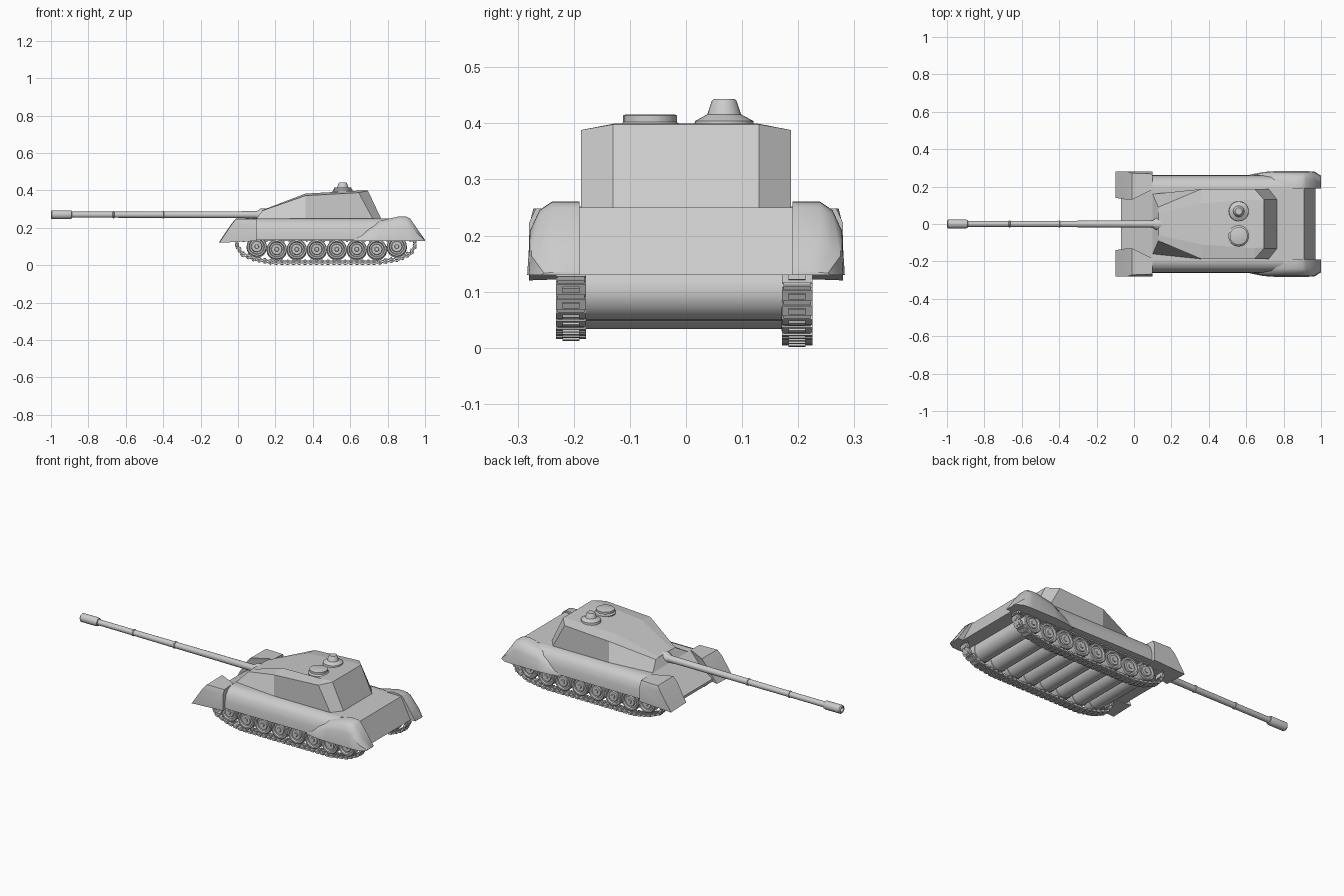
import bpy, bmesh, math
from mathutils import Vector, Matrix

cube = bpy.data.objects.get("Cube")
if cube:
    bpy.data.objects.remove(cube, do_unlink=True)

grey = bpy.data.materials.new("plain grey")
grey.use_nodes = True
colour = (0.6, 0.6, 0.6, 1)
grey.diffuse_color = colour
grey.node_tree.nodes["Principled BSDF"].inputs["Base Color"].default_value = colour


def finish(name, bm, angle=None):
    bmesh.ops.recalc_face_normals(bm, faces=bm.faces)
    mesh = bpy.data.meshes.new(name)
    bm.to_mesh(mesh)
    bm.free()
    mesh.materials.append(grey)
    ob = bpy.data.objects.new(name, mesh)
    bpy.context.collection.objects.link(ob)
    if angle:
        bpy.ops.object.select_all(action='DESELECT')
        ob.select_set(True)
        bpy.context.view_layer.objects.active = ob
        bpy.ops.object.shade_smooth_by_angle(angle=math.radians(angle))
    return ob


def loft(name, rings, angle=None, side=1):
    """Skin a list of equal rings and cap both ends."""
    bm = bmesh.new()
    rows = [[bm.verts.new((x, y * side, z)) for x, y, z in ring] for ring in rings]
    n = len(rows[0])
    for a, b in zip(rows, rows[1:]):
        for i in range(n):
            j = (i + 1) % n
            bm.faces.new((a[i], a[j], b[j], b[i]))
    bm.faces.new(rows[0])
    bm.faces.new(rows[-1])
    return finish(name, bm, angle)


def lathe(name, profile, axis, centre, sides=24):
    """Turn (radius, distance) points about an axis through centre."""
    turn = Vector((0, 0, 1)).rotation_difference(Vector(axis)).to_matrix()
    rings = []
    for r, t in profile:
        ring = []
        for i in range(sides):
            a = math.tau * i / sides
            ring.append(turn @ Vector((r * math.cos(a), r * math.sin(a), t)) + Vector(centre))
        rings.append(ring)
    return loft(name, rings, 35)


# Hull: sloped bow and stern plates
hull_side = [(-0.07, 0.13), (-0.07, 0.145), (0.10, 0.25), (0.91, 0.25), (0.97, 0.13)]
loft("hull", [[(x, y, z) for x, z in hull_side] for y in (-0.195, 0.195)])

# Casemate: stacked outlines, half of each mirrored across the centre line
def outline(half):
    return half + [(x, -y, z) for x, y, z in reversed(half)]

base = [(0.10, 0.16, 0.25), (0.36, 0.187, 0.25), (0.72, 0.187, 0.25), (0.765, 0.13, 0.25)]
eaves = [(0.13, 0.09, 0.292), (0.36, 0.187, 0.372), (0.645, 0.187, 0.388), (0.695, 0.13, 0.398)]
roof = [(0.131, 0.06, 0.295), (0.36, 0.11, 0.383), (0.645, 0.13, 0.399), (0.69, 0.125, 0.40)]
loft("casemate", [outline(base), outline(eaves), outline(roof)])

# Roof hatch and periscope cupola
lathe("roof_hatch", [(0.056, 0), (0.056, 0.005), (0.048, 0.012), (0.048, 0.024), (0.043, 0.026)],
      (0, 0, 1), (0.56, -0.064, 0.39))
lathe("cupola", [(0.054, 0), (0.052, 0.014), (0.030, 0.026), (0.022, 0.05), (0.019, 0.053)],
      (0, 0, 1), (0.56, 0.068, 0.39))

# Gun: muzzle with bore, barrel bands, flared base
barrel = [(0.013, 0.03), (0.013, 0.002), (0.018, 0), (0.024, 0.006), (0.024, 0.10), (0.021, 0.11),
          (0.016, 0.112), (0.016, 0.33), (0.019, 0.332), (0.019, 0.338), (0.016, 0.34),
          (0.017, 0.595), (0.020, 0.597), (0.020, 0.603), (0.017, 0.605),
          (0.019, 1.10), (0.033, 1.12), (0.033, 1.15)]
lathe("gun_barrel", barrel, (1, 0, 0), (-1, 0, 0.27))

# Skirts and fenders on both sides
skirt = [(0.18, 0.25), (0.205, 0.25), (0.232, 0.238), (0.25, 0.215), (0.26, 0.18),
         (0.262, 0.136), (0.18, 0.136)]


def rear_section(x, top, outer):
    mid = 0.13 + (top - 0.13) * 0.6
    high = 0.13 + (top - 0.13) * 0.88
    return [(x, 0.19, 0.13), (x, 0.19, top), (x, outer - 0.045, top),
            (x, outer - 0.022, high), (x, outer - 0.005, mid), (x, outer, 0.13)]


for label, side in (("left", 1), ("right", -1)):
    loft(label + "_skirt", [[(x, y, z) for y, z in skirt] for x in (0.09, 0.80)], 40, side)
    low = [(-0.10, 0.14, 0.125), (-0.10, 0.28, 0.12), (0.10, 0.28, 0.13), (0.10, 0.18, 0.13)]
    brow = [(-0.035, 0.13, 0.222), (-0.035, 0.28, 0.217), (0.10, 0.28, 0.222), (0.10, 0.185, 0.24)]
    high = [(-0.01, 0.13, 0.25), (-0.01, 0.272, 0.248), (0.10, 0.268, 0.248), (0.10, 0.185, 0.252)]
    loft(label + "_front_fender", [low, brow, high], 30, side)
    stations = [(0.62, 0.14, 0.264), (0.69, 0.195, 0.278), (0.76, 0.238, 0.283),
                (0.86, 0.261, 0.283), (0.90, 0.26, 0.283), (0.92, 0.25, 0.283),
                (0.965, 0.185, 0.28), (1.0, 0.135, 0.258)]
    loft(label + "_rear_fender", [rear_section(*s) for s in stations], 35, side)

# Road wheels on wide rollers that fill the belly
wheel = [(0.048, -0.05), (0.054, -0.046), (0.054, -0.004), (0.050, 0), (0.042, 0),
         (0.038, -0.008), (0.030, -0.008), (0.027, -0.002), (0.012, -0.002), (0.010, 0.002)]
for i in range(8):
    x = 0.10 + 0.107 * i
    z = 0.10 if i in (0, 7) else 0.085
    lathe(f"roller_{i + 1}", [(0.052, -0.18), (0.052, 0.175)], (0, 1, 0), (x, 0, z))
    lathe(f"right_wheel_{i + 1}", wheel, (0, -1, 0), (x, -0.226, z))
    lathe(f"left_wheel_{i + 1}", wheel, (0, 1, 0), (x, 0.22, z - 0.006))

# Tracks: a thin belt with evenly spaced raised pads
path = [(-0.002, 0.135), (-0.006, 0.10), (0.022, 0.055), (0.09, 0.028), (0.18, 0.011),
        (0.75, 0.011), (0.86, 0.028), (0.925, 0.06), (0.947, 0.10), (0.943, 0.135)]
path = [Vector((x, 0, z)) for x, z in path]


def walk(pitch):
    """Yield points and slopes at equal steps round the closed path."""
    legs = list(zip(path, path[1:] + path[:1]))
    total = sum((b - a).length for a, b in legs)
    count = round(total / pitch)
    for k in range(count):
        d = total * k / count
        for a, b in legs:
            if d <= (b - a).length:
                v = (b - a).normalized()
                yield a + v * d, math.atan2(-v.z, v.x)
                break
            d -= (b - a).length


def add_box(bm, place, slope, size):
    m = Matrix.Translation(place) @ Matrix.Rotation(slope, 4, 'Y') @ Matrix.Diagonal((*size, 1))
    bmesh.ops.create_cube(bm, size=1, matrix=m)


def track(name, y, lift):
    bm = bmesh.new()
    for p, slope in walk(0.031):
        place = p + Vector((0, y, lift))
        add_box(bm, place, slope, (0.034, 0.048, 0.006))
        add_box(bm, place, slope, (0.021, 0.054, 0.012))
        add_box(bm, place, slope, (0.010, 0.030, 0.020))
    finish(name, bm)


track("right_track", -0.205, 0.011)
track("left_track", 0.198, 0)
